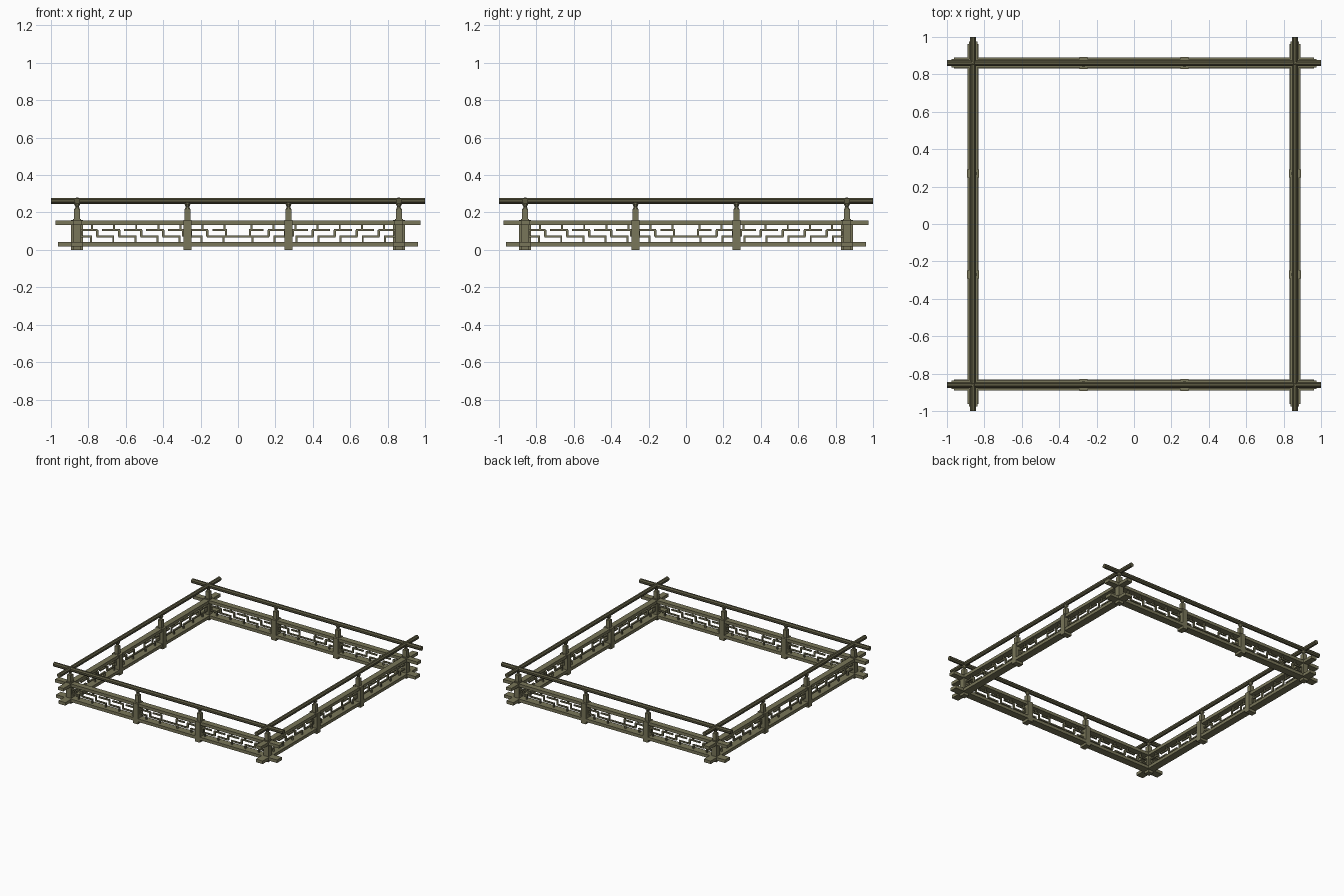
import bpy
import bmesh
from math import pi
from mathutils import Matrix, Vector

if "Cube" in bpy.data.objects:
    bpy.data.objects.remove(bpy.data.objects["Cube"])


def material(name, rgb):
    m = bpy.data.materials.new(name)
    m.use_nodes = True
    m.diffuse_color = (*rgb, 1)
    m.node_tree.nodes["Principled BSDF"].inputs["Base Color"].default_value = (*rgb, 1)
    return m


olive = material("olive wood", (0.19, 0.18, 0.10))
dark = material("dark olive wood", (0.105, 0.098, 0.052))

SIDE = 0.86      # distance of each fence line from the centre
POST_X = 0.27    # intermediate posts
UP, LOW = 0.107, 0.072   # heights of the two lattice levels
TOP, BASE = 0.137, 0.04  # lattice limits between the rails
BAR = 0.010


def box(bm, x0, x1, depth, z0, z1):
    mat = Matrix.Translation(((x0 + x1) / 2, 0, (z0 + z1) / 2)) @ Matrix.Diagonal((x1 - x0, depth, z1 - z0, 1))
    bmesh.ops.create_cube(bm, size=1, matrix=mat)


def prism(bm, z0, z1, r0, r1, x=0):
    # Eight-sided section of a turned neck
    mat = Matrix.Translation((x, 0, (z0 + z1) / 2)) @ Matrix.Rotation(pi / 8, 4, 'Z')
    bmesh.ops.create_cone(bm, cap_ends=True, segments=8, radius1=r0, radius2=r1, depth=z1 - z0, matrix=mat)


def neck(bm, x=0):
    prism(bm, 0.218, 0.230, 0.016, 0.010, x)
    prism(bm, 0.230, 0.246, 0.010, 0.018, x)
    prism(bm, 0.246, 0.256, 0.018, 0.014, x)


def finish(bm, name, mat):
    mesh = bpy.data.meshes.new(name)
    bm.to_mesh(mesh)
    bm.free()
    mesh.materials.append(mat)
    obj = bpy.data.objects.new(name, mesh)
    bpy.context.collection.objects.link(obj)
    return obj


def place(obj, angle, offset):
    obj.matrix_world = Matrix.Rotation(angle, 4, 'Z') @ Matrix.Translation(Vector(offset))


def hbar(bm, a, b, z):
    box(bm, a, b, 0.012, z - BAR / 2, z + BAR / 2)


def vbar(bm, x, z0, z1):
    box(bm, x - BAR / 2, x + BAR / 2, 0.011, z0, z1)


def fret(bm, start, end):
    # Interlocking T shapes repeated along one bay
    pitch = 0.118
    u = start
    while u < end - 0.02:
        right = min(u + 0.09, end)
        hbar(bm, u - 0.005, right, UP)
        vbar(bm, right - BAR / 2, LOW, UP)
        if u + 0.06 < end:
            vbar(bm, u + 0.06, UP, TOP)
        left = max(start, u - 0.035)
        hbar(bm, left, min(u + 0.06, end), LOW)
        vbar(bm, min(u + 0.055, end), BASE, LOW)
        vbar(bm, max(start, u - 0.03), LOW, UP)
        u += pitch


def rails():
    bm = bmesh.new()
    box(bm, -0.963, 0.963, 0.059, 0.019, 0.043)
    box(bm, -0.976, 0.976, 0.046, 0.134, 0.158)
    return bm


def handrail():
    bm = bmesh.new()
    mat = Matrix.Translation((0, 0, 0.262)) @ Matrix.Rotation(pi / 2, 4, 'Y') @ Matrix.Rotation(pi / 8, 4, 'Z')
    bmesh.ops.create_cone(bm, cap_ends=True, segments=8, radius1=0.0173, radius2=0.0173, depth=2, matrix=mat)
    return bm


def middle_posts():
    bm = bmesh.new()
    for x in (-POST_X, POST_X):
        box(bm, x - 0.0215, x + 0.0215, 0.064, 0, 0.16)
        box(bm, x - 0.016, x + 0.016, 0.032, 0.16, 0.219)
        neck(bm, x)
    return bm


def lattice():
    bm = bmesh.new()
    fret(bm, -0.84, -POST_X - 0.02)
    fret(bm, -POST_X + 0.02, -0.06)
    # Mirror to the other half and bridge the open centre
    geom = bmesh.ops.duplicate(bm, geom=bm.verts[:] + bm.edges[:] + bm.faces[:])["geom"]
    for v in geom:
        if isinstance(v, bmesh.types.BMVert):
            v.co.x *= -1
    bmesh.ops.reverse_faces(bm, faces=[f for f in geom if isinstance(f, bmesh.types.BMFace)])
    hbar(bm, -0.085, 0.085, LOW)
    return bm


def corner_post():
    bm = bmesh.new()
    box(bm, -0.0215, 0.0215, 0.043, 0, 0.165)
    box(bm, -0.016, 0.016, 0.032, 0.165, 0.219)
    neck(bm)
    # Small cap over the crossing handrails
    prism(bm, 0.256, 0.280, 0.018, 0.006)
    return bm


# Four identical sides, each with its own corner post
for i, side in enumerate(("front", "left", "back", "right")):
    angle = i * pi / 2
    for part, build, mat in (("lower_rails", rails, olive), ("handrail", handrail, dark),
                             ("middle_posts", middle_posts, olive), ("lattice", lattice, olive)):
        place(finish(build(), f"{side}_{part}", mat), angle, (0, -SIDE, 0))
    place(finish(corner_post(), f"{side}_corner_post", olive), angle, (SIDE, -SIDE, 0))
